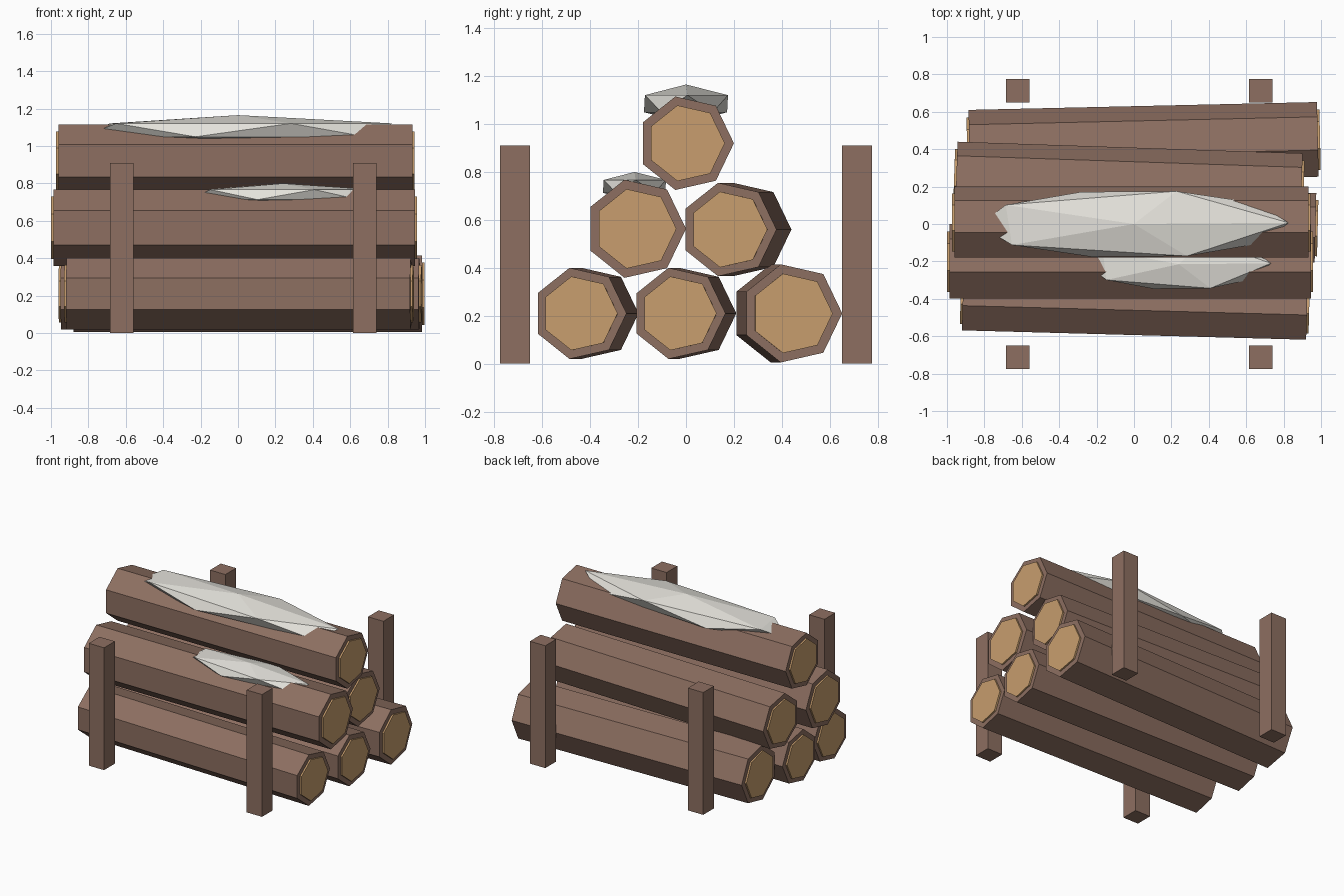
import bpy, bmesh
from math import sin, cos, pi, atan2, hypot, radians
from mathutils import Matrix, Vector

if "Cube" in bpy.data.objects:
    bpy.data.objects.remove(bpy.data.objects["Cube"])


def make_mat(name, rgb):
    m = bpy.data.materials.new(name)
    lin = [((c / 255 + 0.055) / 1.055) ** 2.4 for c in rgb]
    m.diffuse_color = (*lin, 1)
    m.use_nodes = True
    m.node_tree.nodes["Principled BSDF"].inputs["Base Color"].default_value = m.diffuse_color
    return m


BARK = make_mat("brown bark", (141, 111, 97))
WOOD = make_mat("cut wood", (200, 158, 110))
SNOW = make_mat("snow", (228, 226, 219))


def finish(name, bm, *mats):
    bmesh.ops.recalc_face_normals(bm, faces=bm.faces)
    me = bpy.data.meshes.new(name)
    bm.to_mesh(me)
    bm.free()
    for m in mats:
        me.materials.append(m)
    ob = bpy.data.objects.new(name, me)
    bpy.context.collection.objects.link(ob)
    return ob


def log(name, r, z, x0, y0, x1, y1):
    """Seven-sided log from (x0, y0) to (x1, y1) with raised cut-wood ends."""
    bm = bmesh.new()
    half = hypot(x1 - x0, y1 - y0) / 2
    rings = [[bm.verts.new((x, r * cos(i * 2 * pi / 7), r * sin(i * 2 * pi / 7)))
              for i in range(7)] for x in (-half, half)]
    a, b = rings
    for i in range(7):
        j = (i + 1) % 7
        bm.faces.new((a[i], a[j], b[j], b[i]))
    ends = [bm.faces.new(a[::-1]), bm.faces.new(b)]
    bm.normal_update()
    # pale end discs standing slightly proud of a bark rim
    bmesh.ops.inset_individual(bm, faces=ends, thickness=0.19 * r)
    for end in ends:
        out = Vector((0.012 if end.calc_center_median().x > 0 else -0.012, 0, 0))
        res = bmesh.ops.extrude_discrete_faces(bm, faces=[end])
        disc = res["faces"][0]
        bmesh.ops.translate(bm, verts=disc.verts, vec=out)
    for f in bm.faces:
        if any(abs(v.co.x) > half + 0.005 for v in f.verts):
            f.material_index = 1
    ob = finish(name, bm, BARK, WOOD)
    ob.location = ((x0 + x1) / 2, (y0 + y1) / 2, z)
    ob.rotation_euler.z = atan2(y1 - y0, x1 - x0)


def snow_patch(name, centre, size):
    """Flattened, stretched low-poly lump."""
    bm = bmesh.new()
    bmesh.ops.create_icosphere(bm, subdivisions=1, radius=1)
    bm.transform(Matrix.Translation(centre) @ Matrix.Diagonal((*size, 1))
                 @ Matrix.Rotation(radians(2), 4, 'Z'))
    finish(name, bm, SNOW)


# Stacked logs: three, two, one
log("bottom_front_log", 0.195, 0.21, -0.915, -0.393, 0.925, -0.443)
log("bottom_middle_log", 0.195, 0.21, -0.945, 0.015, 0.97, -0.03)
log("bottom_back_log", 0.21, 0.21, -0.88, 0.40, 0.983, 0.442)
log("middle_front_log", 0.21, 0.563, -0.987, -0.21, 0.945, -0.21)
log("middle_back_log", 0.2, 0.56, -0.95, 0.24, 0.895, 0.178)
log("top_log", 0.2, 0.92, -0.96, 0.0, 0.932, 0.0)

# Upright stakes
for xn, x in (("left", -0.622), ("right", 0.678)):
    for yn, y in (("front", -0.713), ("back", 0.713)):
        bm = bmesh.new()
        bmesh.ops.create_cube(bm, size=1)
        bm.transform(Matrix.Translation((x, y, 0.455))
                     @ Matrix.Diagonal((0.126, 0.126, 0.91, 1)))
        finish(f"{yn}_{xn}_stake", bm, BARK)

# Snow lying on the logs
snow_patch("top_snow", (0, 0, 1.085), (0.925, 0.204, 0.08))
snow_patch("side_snow", (0.24, -0.215, 0.74), (0.55, 0.153, 0.06))
